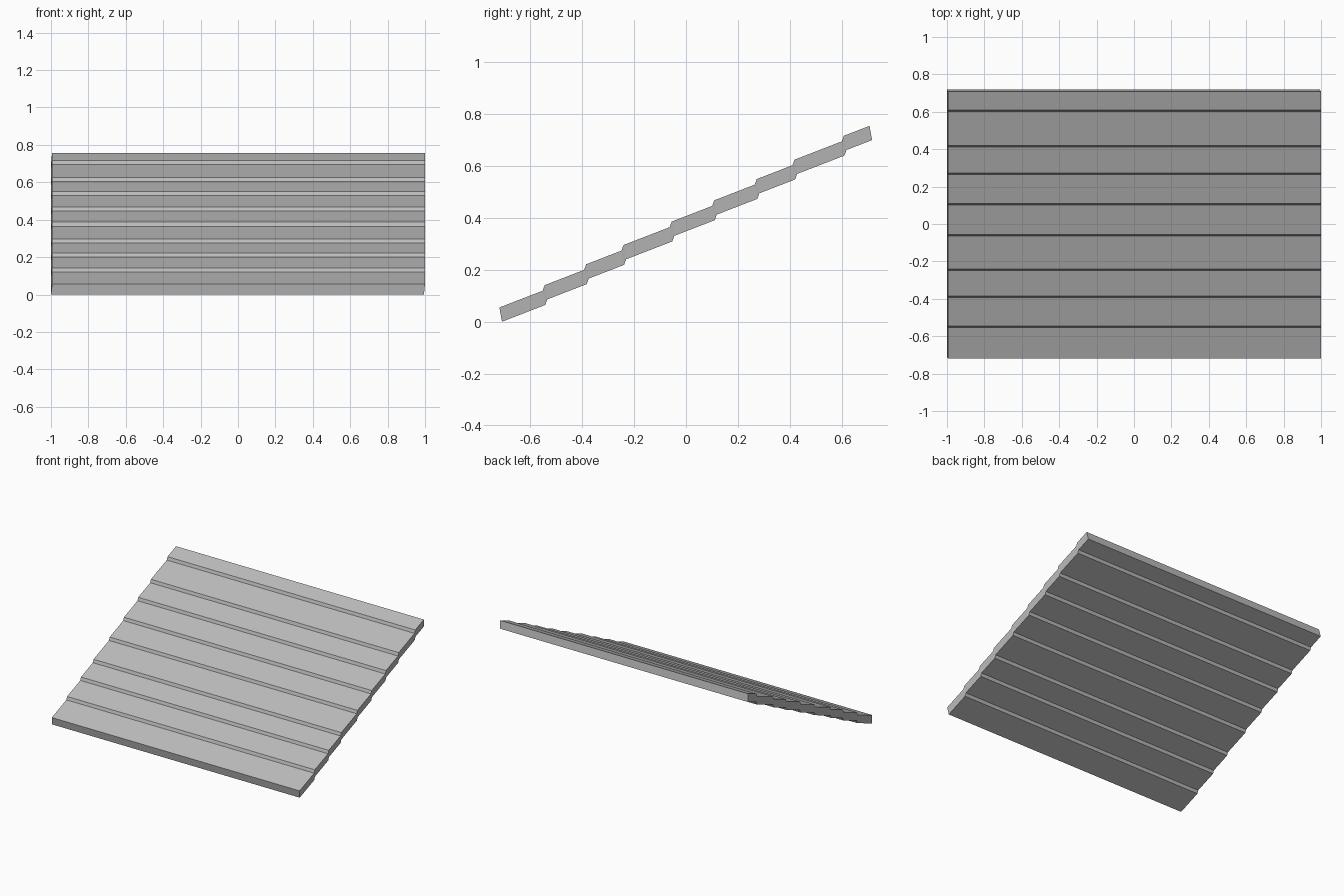
import bpy, bmesh

if "Cube" in bpy.data.objects:
    bpy.data.objects.remove(bpy.data.objects["Cube"])

# Plain grey material
grey = bpy.data.materials.new("grey")
grey.diffuse_color = (0.50, 0.50, 0.50, 1)
grey.use_nodes = True
grey.node_tree.nodes["Principled BSDF"].inputs["Base Color"].default_value = grey.diffuse_color

# Stepped slope profile (y, z) of the upper surface
STEPS = [-0.549, -0.389, -0.245, -0.059, 0.105, 0.269, 0.415, 0.605]
SLOPE, RUN, RISE = 0.387, 0.008, 0.0216
y, z = -0.72, 0.055
top = [(y, z)]
for s in STEPS:
    low = s - RUN / 2
    z += (low - y) * SLOPE
    top.append((low, z))
    y, z = low + RUN, z + RISE
    top.append((y, z))
top.append((0.708, z + (0.708 - y) * SLOPE))

# The underside is the same profile shifted down, slightly sheared
DX, DY, DZ = -0.006, 0.01, -0.055

bm = bmesh.new()


def row(x, dx=0, dy=0, dz=0):
    return [bm.verts.new((x + dx, py + dy, pz + dz)) for py, pz in top]


tl, tr = row(-0.994), row(1.0)
bl, br = row(-0.994, DX, DY, DZ), row(1.0, DX, DY, DZ)
for i in range(len(top) - 1):
    j = i + 1
    bm.faces.new((tl[i], tr[i], tr[j], tl[j]))      # upper surface
    bm.faces.new((bl[i], bl[j], br[j], br[i]))      # underside
    bm.faces.new((tl[i], tl[j], bl[j], bl[i]))      # left edge
    bm.faces.new((tr[i], br[i], br[j], tr[j]))      # right edge
bm.faces.new((tl[0], bl[0], br[0], tr[0]))          # lower end
bm.faces.new((tl[-1], tr[-1], br[-1], bl[-1]))      # upper end
bmesh.ops.recalc_face_normals(bm, faces=bm.faces)

mesh = bpy.data.meshes.new("stepped_roof_panel")
bm.to_mesh(mesh)
bm.free()
mesh.materials.append(grey)
panel = bpy.data.objects.new("stepped_roof_panel", mesh)
bpy.context.collection.objects.link(panel)
